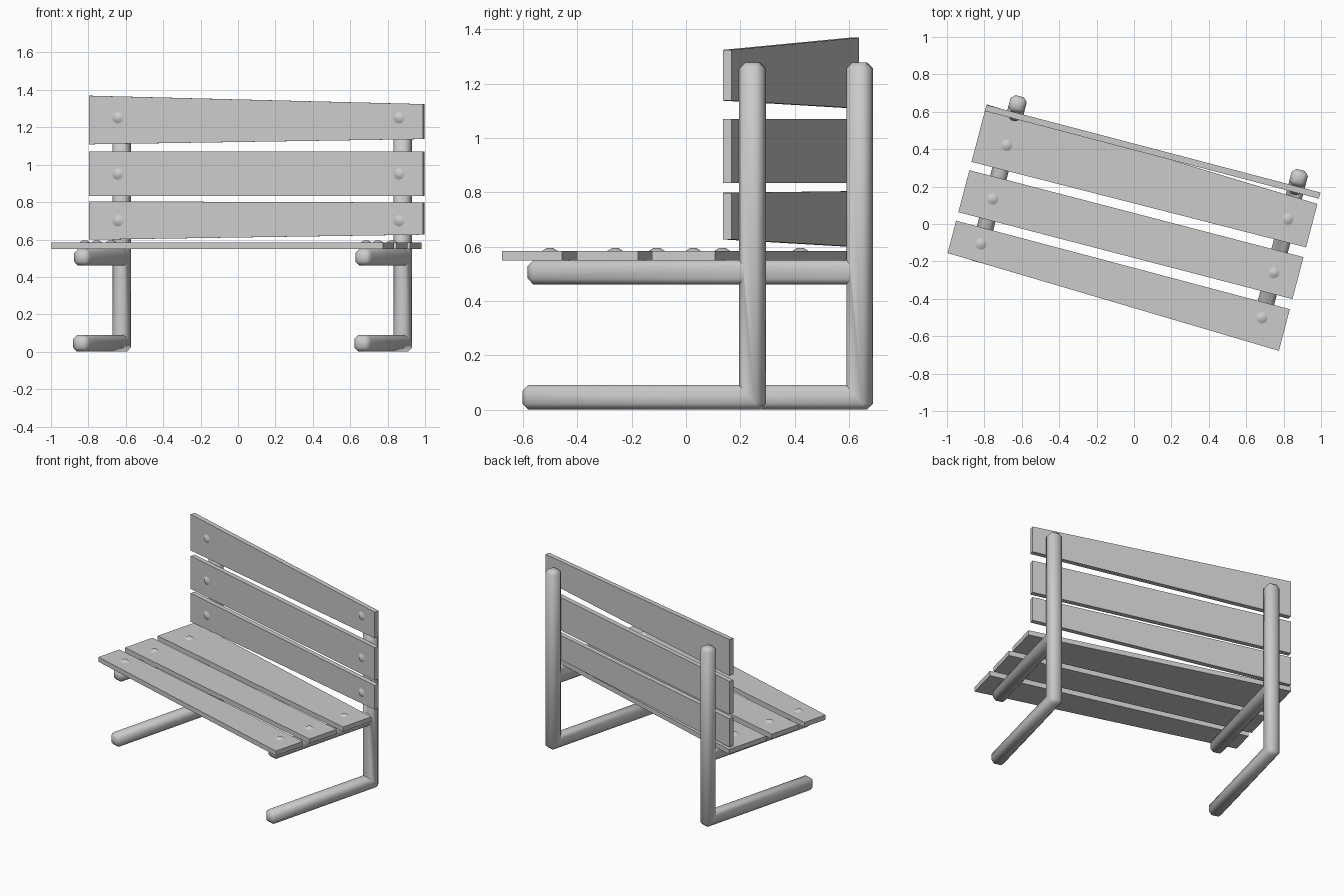
import bpy, bmesh, math
from mathutils import Matrix, Vector

if "Cube" in bpy.data.objects:
    bpy.data.objects.remove(bpy.data.objects["Cube"])

# Bench frame: u = length, v = depth (v = 0 at post centres), turned about z
PLACE = Matrix.Translation((0.129, 0.4425, 0)) @ Matrix.Rotation(math.radians(-14.7), 4, 'Z')
POST_U = 0.777
T = 0.045            # half thickness of the square tube
U0, U1 = -0.937, 0.909


def finish(bm, name, smooth=False):
    bmesh.ops.recalc_face_normals(bm, faces=bm.faces)
    bm.transform(PLACE)
    mesh = bpy.data.meshes.new(name)
    bm.to_mesh(mesh)
    bm.free()
    ob = bpy.data.objects.new(name, mesh)
    bpy.context.collection.objects.link(ob)
    if smooth:
        bpy.ops.object.select_all(action='DESELECT')
        ob.select_set(True)
        bpy.context.view_layer.objects.active = ob
        bpy.ops.object.shade_smooth_by_angle(angle=math.radians(60))


def prism(points, offset):
    """Extrude a closed 3D outline along an offset."""
    bm = bmesh.new()
    face = bm.faces.new([bm.verts.new(p) for p in points])
    ext = bmesh.ops.extrude_face_region(bm, geom=[face])
    moved = [g for g in ext['geom'] if isinstance(g, bmesh.types.BMVert)]
    bmesh.ops.translate(bm, verts=moved, vec=Vector(offset))
    bmesh.ops.recalc_face_normals(bm, faces=bm.faces)
    return bm


def bolt(name, loc, rot):
    bm = bmesh.new()
    bmesh.ops.create_cone(bm, cap_ends=True, segments=10, radius1=0.034, radius2=0.012,
                          depth=0.014, matrix=Matrix.Translation(loc) @ rot)
    finish(bm, name, True)


# Side frames: foot, post and seat rail as one chamfered F-shaped tube
profile = [(T, 0), (T, 1.277), (-T, 1.277), (-T, 0.55), (-0.85, 0.55), (-0.85, 0.46),
           (-T, 0.46), (-T, 0.09), (-0.87, 0.09), (-0.87, 0)]
for side, s in (("left", -1), ("right", 1)):
    bm = prism([(s * POST_U - T, v, z) for v, z in profile], (2 * T, 0, 0))
    convex = [e for e in bm.edges if e.is_convex and e.calc_face_angle(0) > 0.5]
    bmesh.ops.bevel(bm, geom=convex, offset=0.022, segments=1, affect='EDGES')
    finish(bm, side + "_frame", True)

# Seat boards: (front, back) depth at the left end, then at the right end
seat = {"front": (-0.864, -0.685, -0.920, -0.690, -0.772),
        "middle": (-0.638, -0.406, -0.634, -0.402, -0.523),
        "rear": (-0.360, -0.042, -0.348, -0.108, -0.226)}
for part, (lf, lb, rf, rb, bolt_v) in seat.items():
    z = 0.549
    finish(prism([(U0, lf, z), (U1, rf, z), (U1, rb, z), (U0, lb, z)], (0, 0, 0.034)),
           "seat_board_" + part)
    for side, s in (("left", -1), ("right", 1)):
        bolt(f"seat_bolt_{part}_{side}", (s * POST_U, bolt_v, 0.588), Matrix())

# Backrest boards: (bottom, top) height at the left end, then at the right end
back = {"lower": (0.599, 0.804, 0.626, 0.798, 0.70),
        "middle": (0.834, 1.07, 0.834, 1.07, 0.95),
        "upper": (1.109, 1.369, 1.137, 1.324, 1.25)}
for part, (lb, lt, rb, rt, bolt_z) in back.items():
    v = -T
    finish(prism([(U0, v, lb), (U1, v, rb), (U1, v, rt), (U0, v, lt)], (0, -0.034, 0)),
           "back_board_" + part)
    for side, s in (("left", -1), ("right", 1)):
        bolt(f"back_bolt_{part}_{side}", (s * POST_U, v - 0.039, bolt_z),
             Matrix.Rotation(math.pi / 2, 4, 'X'))
